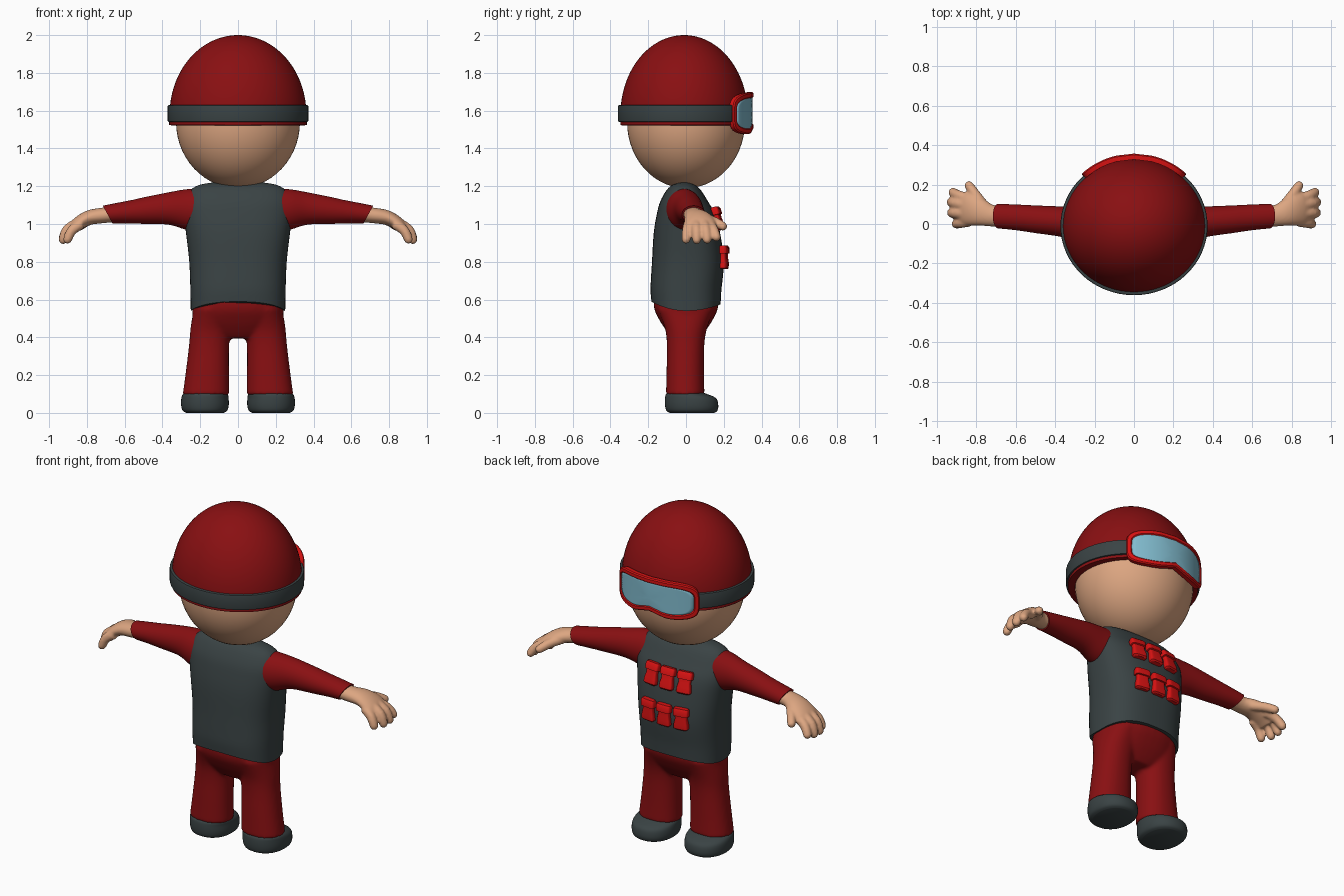
import bpy, bmesh, math
from mathutils import Vector, Matrix

if "Cube" in bpy.data.objects:
    bpy.data.objects.remove(bpy.data.objects["Cube"])

X, Y, Z = Vector((1, 0, 0)), Vector((0, 1, 0)), Vector((0, 0, 1))


def material(name, rgb):
    m = bpy.data.materials.new(name)
    m.diffuse_color = (*rgb, 1)
    m.use_nodes = True
    m.node_tree.nodes["Principled BSDF"].inputs["Base Color"].default_value = m.diffuse_color
    return m


DARK_RED = material("dark red", (0.25, 0.005, 0.006))
BRIGHT_RED = material("bright red", (0.68, 0.006, 0.006))
GREY = material("dark grey", (0.042, 0.056, 0.058))
SKIN = material("skin", (0.72, 0.38, 0.22))
BLUE = material("lens blue", (0.22, 0.5, 0.62))


def spline(pts, n):
    """Catmull-Rom interpolation of (x, y, z, a, b) stations."""
    p = [Vector(q) for q in pts]
    out = []
    for i in range(len(p) - 1):
        p0, p1, p2, p3 = p[max(i - 1, 0)], p[i], p[i + 1], p[min(i + 2, len(p) - 1)]
        for k in range(n):
            t = k / n
            out.append(0.5 * (2 * p1 + (p2 - p0) * t + (2 * p0 - 5 * p1 + 4 * p2 - p3) * t * t
                              + (3 * p1 - p0 - 3 * p2 + p3) * t ** 3))
    return out + [p[-1]]


def tube(bm, pts, ref=X, axis=None, power=2.0, sub=4, seg=40):
    """Loft of superellipse rings through (x, y, z, a, b) stations."""
    st = spline(pts, sub)
    rings = []
    for i, s in enumerate(st):
        c = Vector(s[:3])
        t = axis or (Vector(st[min(i + 1, len(st) - 1)][:3]) - Vector(st[max(i - 1, 0)][:3])).normalized()
        u = (ref - t * ref.dot(t)).normalized()
        v = t.cross(u)
        ring = []
        for k in range(seg):
            w = 2 * math.pi * k / seg
            cu, sv = (math.copysign(abs(f) ** (2 / power), f) for f in (math.cos(w), math.sin(w)))
            ring.append(bm.verts.new(c + u * cu * max(s[3], 5e-4) + v * sv * max(s[4], 5e-4)))
        rings.append(ring)
    for r, q in zip(rings, rings[1:]):
        for k in range(seg):
            j = (k + 1) % seg
            bm.faces.new((r[k], r[j], q[j], q[k]))
    bm.faces.new(rings[0][::-1])
    bm.faces.new(rings[-1])
    return [v for r in rings for v in r]


def finish(bm, name, mat, mirror=False, voxel=0, angle=40):
    bmesh.ops.recalc_face_normals(bm, faces=bm.faces)
    me = bpy.data.meshes.new(name)
    bm.to_mesh(me)
    bm.free()
    me.materials.append(mat)
    ob = bpy.data.objects.new(name, me)
    bpy.context.collection.objects.link(ob)
    bpy.ops.object.select_all(action='DESELECT')
    ob.select_set(True)
    bpy.context.view_layer.objects.active = ob
    bpy.ops.object.shade_smooth_by_angle(angle=math.radians(angle))
    if mirror:
        ob.modifiers.new("mirror", 'MIRROR').use_mirror_merge = False
    if voxel:
        r = ob.modifiers.new("blend", 'REMESH')
        r.mode, r.voxel_size, r.use_smooth_shade = 'VOXEL', voxel, True
        s = ob.modifiers.new("soften", 'SMOOTH')
        s.factor, s.iterations = 0.5, 6
    return ob


def dome(cy, cz, rx, ry, rz, t0):
    """Ellipsoid stations from latitude t0 to the top."""
    ts = [t0 + (math.pi / 2 - t0) * i / 28 for i in range(29)]
    return [(0, cy, cz + rz * math.sin(t), rx * math.cos(t), ry * math.cos(t)) for t in ts]


# head
bm = bmesh.new()
tube(bm, dome(0, 1.54, 0.328, 0.312, 0.35, -math.pi / 2), axis=Z, sub=1, seg=56)
finish(bm, "head", SKIN)

# helmet with a small flared rim
bm = bmesh.new()
rim = [(0, -0.01, 1.522, 0.35, 0.325), (0, -0.01, 1.524, 0.364, 0.338), (0, -0.01, 1.55, 0.364, 0.338)]
tube(bm, rim + dome(-0.01, 1.58, 0.362, 0.337, 0.42, 0.0), axis=Z, sub=1, seg=64)
finish(bm, "helmet", DARK_RED)

# goggle strap, tucked into the helmet behind the goggles
bm = bmesh.new()
strap = [(0, -0.01, z, 0.362 + d, 0.34 + d) for z, d in
         ((1.54, 0.0), (1.542, 0.009), (1.55, 0.011), (1.62, 0.011), (1.628, 0.009), (1.63, 0))]
for v in tube(bm, strap, axis=Z, sub=1, seg=64):
    v.co.y = min(v.co.y, 0.26)
finish(bm, "goggle_strap", GREY)


# goggles: outline bent round a cylinder, with a nose notch
def goggle_point(w, inset, r, k=1.0):
    c, s = (math.copysign(abs(f) ** 0.45, f) for f in (math.cos(w), math.sin(w)))
    u = (0.288 - inset) * c * k
    z = (0.106 - inset) * s
    z += 0.012 * (1 - (u / 0.288) ** 2) if s > 0 else 0.028 * math.exp(-(u / 0.07) ** 2) * -s
    a = u / 0.388
    return Vector((r * math.sin(a), -0.038 + r * math.cos(a), 1.58 + z * k))


N = 72
bm = bmesh.new()
section = ((0, 0.365), (0, 0.389), (0.006, 0.395), (0.024, 0.395), (0.03, 0.389), (0.03, 0.365))
loops = [[bm.verts.new(goggle_point(2 * math.pi * i / N, *s)) for s in section] for i in range(N)]
for i in range(N):
    p, q = loops[i], loops[(i + 1) % N]
    for k in range(6):
        j = (k + 1) % 6
        bm.faces.new((p[k], p[j], q[j], q[k]))
finish(bm, "goggle_frame", BRIGHT_RED)

bm = bmesh.new()
rows = [[bm.verts.new(goggle_point(2 * math.pi * i / N, 0.027, 0.386, k / 10)) for i in range(N)]
        for k in range(10, 0, -1)]
for p, q in zip(rows, rows[1:]):
    for i in range(N):
        j = (i + 1) % N
        bm.faces.new((p[i], p[j], q[j], q[i]))
bm.faces.new(rows[-1])
lens = finish(bm, "goggle_lens", BLUE)
thick = lens.modifiers.new("thickness", 'SOLIDIFY')
thick.thickness, thick.offset = 0.008, 0

# vest with a wavy lower hem
bm = bmesh.new()
vest = [(0, 0, 0.54, 0.25, 0.183), (0, 0, 0.65, 0.252, 0.188), (0, 0.01, 0.8, 0.258, 0.19),
        (0, 0.005, 0.95, 0.275, 0.176), (0, 0, 1.05, 0.287, 0.155), (0, -0.01, 1.12, 0.28, 0.126),
        (0, -0.012, 1.18, 0.25, 0.09), (0, -0.012, 1.208, 0.2, 0.058), (0, -0.01, 1.22, 0.13, 0.025)]
for v in tube(bm, vest, axis=Z, power=2.6, seg=56):
    if v.co.z < 0.68:
        lift = 0.05 if v.co.y < 0 else 0.035
        v.co.z += lift * (v.co.y / 0.185) ** 2 * (0.68 - v.co.z) / 0.14
finish(bm, "vest", GREY)

# six chest pouches with overhanging flaps
pouch = [(0, 0, z, a, b) for z, a, b in
         ((-0.064, 0.034, 0.012), (-0.057, 0.042, 0.019), (-0.03, 0.041, 0.02), (0, 0.035, 0.015),
          (0.018, 0.037, 0.015), (0.02, 0.045, 0.023), (0.05, 0.046, 0.022), (0.062, 0.042, 0.014))]
for row, (y, z, tilt) in (("upper", (0.174, 1.03, 0.24)), ("lower", (0.207, 0.825, 0.0))):
    for i in (-1, 0, 1):
        bm = bmesh.new()
        tube(bm, pouch, axis=Z, power=4.5, sub=1, seg=32)
        bm.transform(Matrix.Translation((i * 0.108, y - 0.008 * abs(i), z))
                     @ Matrix.Rotation(-0.14 * i, 4, 'Z') @ Matrix.Rotation(tilt, 4, 'X'))
        finish(bm, f"{row}_pouch_{i + 2}", BRIGHT_RED)

# sleeves with a slanted cuff
bm = bmesh.new()
sleeve = [(0.2, -0.012, 1.07, 0.1, 0.118), (0.28, -0.004, 1.077, 0.09, 0.106), (0.37, 0.012, 1.082, 0.077, 0.085),
          (0.5, 0.024, 1.071, 0.07, 0.07), (0.6, 0.034, 1.06, 0.065, 0.057), (0.69, 0.04, 1.05, 0.062, 0.047)]
for v in tube(bm, sleeve, ref=Y, axis=X):
    if v.co.x > 0.55:
        v.co.x += (v.co.z - 1.05) * 0.55 * (v.co.x - 0.55) / 0.14
finish(bm, "sleeves", DARK_RED, mirror=True)

# hands: palm, four fingers and a thumb blended together
bm = bmesh.new()
tube(bm, [(0.62, 0.038, 1.055, 0.055, 0.042), (0.72, 0.042, 1.045, 0.055, 0.041), (0.79, 0.062, 1.033, 0.072, 0.039),
          (0.85, 0.075, 1.0, 0.083, 0.034), (0.885, 0.078, 0.965, 0.078, 0.024)], ref=Y, seg=32)
fingers = [((0.83, 0.015, 1.0), (0.88, 0.005, 0.965), (0.905, 0, 0.912)),
           ((0.84, 0.055, 1.01), (0.905, 0.055, 0.97), (0.928, 0.057, 0.91)),
           ((0.84, 0.095, 1.01), (0.905, 0.105, 0.97), (0.93, 0.112, 0.912)),
           ((0.83, 0.125, 1.0), (0.89, 0.145, 0.97), (0.922, 0.163, 0.925)),
           ((0.76, 0.09, 1.03), (0.805, 0.15, 1.012), (0.84, 0.2, 0.985))]
for base, mid, tip in fingers:
    end = Vector(tip) + (Vector(tip) - Vector(mid)).normalized() * 0.016
    tube(bm, [(*base, 0.028, 0.028), (*mid, 0.026, 0.026), (*tip, 0.022, 0.022), (*end, 0.006, 0.006)],
         ref=Y if tip[1] < 0.19 else Z, seg=20)
finish(bm, "hands", SKIN, mirror=True, voxel=0.007)

# trousers: hips and two legs blended together
bm = bmesh.new()
tube(bm, [(0, 0, 0.66, 0.232, 0.165), (0, 0, 0.56, 0.24, 0.17), (0, 0, 0.49, 0.235, 0.14),
          (0, 0, 0.43, 0.19, 0.1), (0, 0, 0.395, 0.12, 0.07)], axis=Z, power=2.3)
for s in (-1, 1):
    tube(bm, [(s * 0.125, 0, 0.55, 0.11, 0.15), (s * 0.143, 0, 0.45, 0.108, 0.112), (s * 0.153, -0.002, 0.36, 0.106, 0.099),
              (s * 0.162, -0.004, 0.22, 0.114, 0.099), (s * 0.17, -0.004, 0.095, 0.123, 0.102)], axis=Z, power=2.2)
finish(bm, "trousers", DARK_RED, voxel=0.01)

# shoes
bm = bmesh.new()
tube(bm, [(0.175, 0.032, 0.0, 0.1, 0.118), (0.175, 0.031, 0.012, 0.118, 0.135), (0.175, 0.03, 0.04, 0.126, 0.141),
          (0.175, 0.024, 0.078, 0.125, 0.135), (0.173, 0.003, 0.1, 0.117, 0.108), (0.172, 0, 0.108, 0.09, 0.085)],
     axis=Z, power=2.2)
finish(bm, "shoes", GREY, mirror=True, angle=60)
